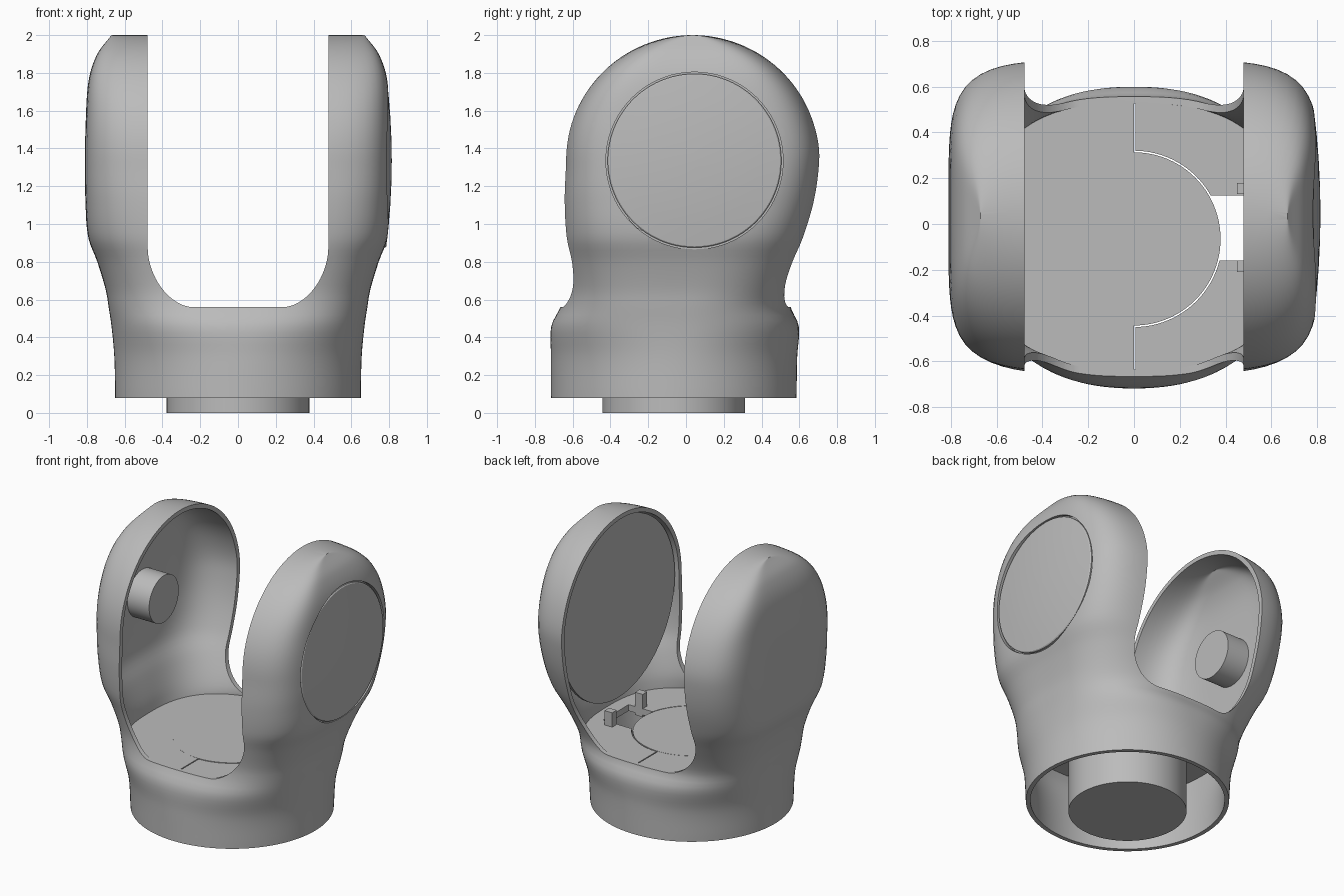
import bpy
import bmesh
from math import sin, cos, pi, radians
from mathutils import Vector

cube = bpy.data.objects.get("Cube")
if cube:
    bpy.data.objects.remove(cube, do_unlink=True)

grey = bpy.data.materials.new("plain_grey")
grey.use_nodes = True
grey.diffuse_color = (0.5, 0.5, 0.5, 1)
grey.node_tree.nodes["Principled BSDF"].inputs["Base Color"].default_value = (0.5, 0.5, 0.5, 1)

# Body sections: height, half width, half depth, depth centre, squareness
SECTIONS = [
    (0.08, 0.65, 0.65, -0.065, 2.0),
    (0.30, 0.655, 0.652, -0.063, 2.1),
    (0.46, 0.67, 0.655, -0.058, 2.4),
    (0.56, 0.685, 0.61, -0.055, 2.7),
    (0.65, 0.70, 0.60, -0.04, 3.0),
    (0.80, 0.745, 0.625, -0.02, 3.4),
    (0.93, 0.793, 0.65, -0.006, 3.9),
    (1.13, 0.808, 0.675, 0.018, 4.5),
    (1.33, 0.81, 0.68, 0.035, 5.0),
    (1.55, 0.806, 0.68, 0.035, 5.3),
    (1.765, 0.79, 0.68, 0.035, 5.6),
    (1.90, 0.745, 0.68, 0.035, 6.0),
    (2.00, 0.67, 0.68, 0.035, 6.0),
]
HUB_Y = -0.065                 # base axis
PIVOT_Y, PIVOT_Z = 0.045, 1.335  # arm axis
ARM_Z, ARM_R = 1.33, 0.67
WALL = 0.03


def slope(i, k):
    a, b = SECTIONS[max(i - 1, 0)], SECTIONS[min(i + 1, len(SECTIONS) - 1)]
    return (b[k] - a[k]) / (b[0] - a[0])


def section(z):
    """Smoothly interpolated section values at height z."""
    z = min(max(z, SECTIONS[0][0]), SECTIONS[-1][0])
    i = max(j for j in range(len(SECTIONS) - 1) if SECTIONS[j][0] <= z)
    p, q = SECTIONS[i], SECTIONS[i + 1]
    w = q[0] - p[0]
    t = (z - p[0]) / w
    return [p[k] * (2*t**3 - 3*t*t + 1) + q[k] * (3*t*t - 2*t**3)
            + slope(i, k) * w * (t**3 - 2*t*t + t)
            + slope(i + 1, k) * w * (t**3 - t*t) for k in range(1, 5)]


def body_ring(z, inset=0.0, shrink=1.0, place=None, count=128):
    width, depth, centre, n = section(z)
    width -= inset
    depth = (depth - inset) * shrink
    ring = []
    for i in range(count):
        c, s = cos(2*pi*i/count), sin(2*pi*i/count)
        r = (abs(c)**n + abs(s)**n) ** (-1/n)
        ring.append((width*r*c, centre + depth*r*s, z if place is None else place))
    return ring


def loft(name, rings):
    """Closed solid through a list of equal rings, capped at both ends."""
    bm = bmesh.new()
    loops = [[bm.verts.new(p) for p in ring] for ring in rings]
    for a, b in zip(loops, loops[1:]):
        for i in range(len(a)):
            j = (i + 1) % len(a)
            bm.faces.new((a[i], a[j], b[j], b[i]))
    bm.faces.new(loops[0])
    bm.faces.new(loops[-1])
    bmesh.ops.recalc_face_normals(bm, faces=bm.faces)
    mesh = bpy.data.meshes.new(name)
    bm.to_mesh(mesh)
    bm.free()
    mesh.materials.append(grey)
    obj = bpy.data.objects.new(name, mesh)
    bpy.context.collection.objects.link(obj)
    return obj


def turned(name, axis, profile, count=96):
    """Round part from (position, radius) pairs along the arm or base axis."""
    rings = []
    for p, r in profile:
        turn = [(r*cos(2*pi*i/count), r*sin(2*pi*i/count)) for i in range(count)]
        if axis == "arm":
            rings.append([(p, PIVOT_Y + a, PIVOT_Z + b) for a, b in turn])
        else:
            rings.append([(a, HUB_Y + b, p) for a, b in turn])
    return loft(name, rings)


def box(name, lo, hi):
    outline = [(lo[0], lo[1]), (hi[0], lo[1]), (hi[0], hi[1]), (lo[0], hi[1])]
    return loft(name, [[(x, y, z) for x, y in outline] for z in (lo[2], hi[2])])


def cut(obj, cutter):
    cutter.hide_render = True
    mod = obj.modifiers.new("cut", "BOOLEAN")
    mod.operation = "DIFFERENCE"
    mod.solver = "EXACT"
    mod.object = cutter
    bpy.context.view_layer.objects.active = obj
    bpy.ops.object.modifier_apply(modifier=mod.name)
    bpy.data.objects.remove(cutter, do_unlink=True)


def body_solid(name, inset, bottom):
    """Full fork volume, before the gap between the arms is cut."""
    steps = 40
    rings = [body_ring(0.08, inset, place=bottom)]
    for i in range(1, steps + 1):
        rings.append(body_ring(0.08 + (ARM_Z - 0.08) * i / steps, inset))
    for i in range(1, 31):
        t = radians(88 * i / 30)
        rings.append(body_ring(ARM_Z + ARM_R*sin(t), inset, cos(t),
                               ARM_Z + (ARM_R - inset)*sin(t)))
    return loft(name, rings)


# Fork shell: hollowed, then the rounded gap between the arms
shell = body_solid("fork_shell", 0.0, 0.08)
cut(shell, body_solid("hollow_cutter", WALL, 0.0))
half = [(0.24 + 0.238*sin(a)**1.1, 0.87 - 0.31*cos(a)**1.1)
        for a in [pi/2 * i/16 for i in range(16)]]
half += [(0.478, 0.87), (0.478, 2.2)]
gap = half + [(-x, z) for x, z in reversed(half)]
cut(shell, loft("gap_cutter", [[(x, y, z) for x, z in gap] for y in (-1, 1)]))

# Recess and domed cover on the outside of the left arm
cut(shell, turned("recess_cutter", "arm", [(0.765, 0.469), (0.9, 0.469)]))
cover = turned("arm_cover", "arm", [(0.74, 0.46), (0.779, 0.46), (0.785, 0.453),
                                    (0.797, 0.35), (0.806, 0.24), (0.812, 0.12),
                                    (0.814, 0.01)])

# Flat plate closing the inside of the left arm, and the right arm's peg
plate = turned("inner_plate", "arm", [(0.497, 0.63), (0.52, 0.63)])
peg = turned("pivot_peg", "arm", [(-0.79, 0.165), (-0.61, 0.165)], 64)

# Central hub below and level with the floor
hub = turned("base_hub", "base", [(0.0, 0.378), (0.56, 0.378)])

# Floor in two halves with a narrow seam, and a slot beside the hub
floors = []
for name, low, high in (("floor_right", 0.0, 1.0), ("floor_left", -1.0, 0.007)):
    floor = loft(name, [body_ring(0.56, 0.015, place=z) for z in (0.515, 0.559)])
    cut(floor, box("half_cutter", (low, -1, 0.4), (high, 1, 0.7)))
    floors.append(floor)
cut(floors[1], turned("hub_cutter", "base", [(0.4, 0.385), (0.7, 0.385)]))
cut(floors[1], box("slot_cutter", (0.25, -0.16, 0.4), (0.56, 0.125, 0.7)))

# Small clips on both sides of the slot
clips = []
for name, y in (("front_clip", -0.185), ("back_clip", 0.155)):
    clips.append(box(name, (0.45, y - 0.025, 0.5), (0.51, y + 0.025, 0.66)))

for obj in [shell, cover, plate, peg, hub] + floors + clips:
    bpy.ops.object.select_all(action="DESELECT")
    obj.select_set(True)
    bpy.context.view_layer.objects.active = obj
    bpy.ops.object.shade_smooth_by_angle(angle=radians(32))
